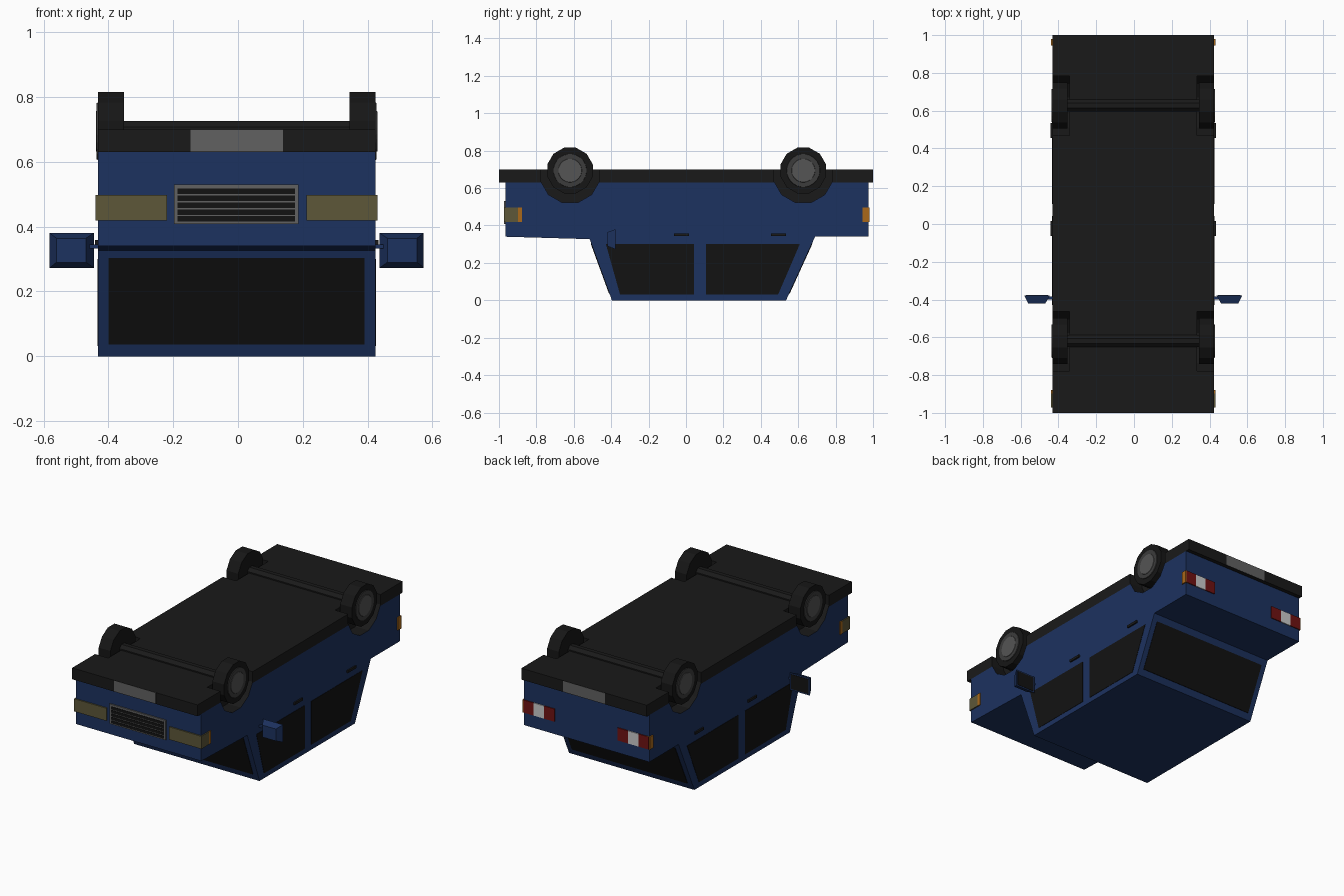
import bpy, bmesh, math
from mathutils import Vector

if "Cube" in bpy.data.objects:
    bpy.data.objects.remove(bpy.data.objects["Cube"])

CX = -0.004      # centre line of the body
HW = 0.428       # half width of the body


def material(name, rgb):
    m = bpy.data.materials.new(name)
    m.diffuse_color = (*rgb, 1)
    m.use_nodes = True
    m.node_tree.nodes["Principled BSDF"].inputs["Base Color"].default_value = m.diffuse_color
    return m


BLUE = material("blue paint", (0.012, 0.032, 0.115))
BLACK = material("black plastic", (0.010, 0.010, 0.010))
RUBBER = material("rubber", (0.008, 0.008, 0.008))
GLASS = material("dark glass", (0.006, 0.006, 0.006))
RIM = material("rim grey", (0.045, 0.045, 0.045))
CAP = material("hubcap grey", (0.09, 0.09, 0.09))
GREY = material("plate grey", (0.12, 0.12, 0.12))
LAMP = material("headlamp", (0.11, 0.095, 0.04))
ORANGE = material("indicator", (0.40, 0.14, 0.01))
RED = material("tail red", (0.16, 0.006, 0.006))
WHITE = material("reverse white", (0.55, 0.55, 0.55))


def finish(name, bm, mat):
    bmesh.ops.recalc_face_normals(bm, faces=bm.faces)
    me = bpy.data.meshes.new(name)
    bm.to_mesh(me)
    bm.free()
    me.materials.append(mat)
    ob = bpy.data.objects.new(name, me)
    bpy.context.collection.objects.link(ob)
    return ob


def loft(name, a, b, mat):
    """Closed solid between two matching outlines."""
    bm = bmesh.new()
    va, vb = [bm.verts.new(p) for p in a], [bm.verts.new(p) for p in b]
    bm.faces.new(va)
    bm.faces.new(vb[::-1])
    for i in range(len(va)):
        j = (i + 1) % len(va)
        bm.faces.new((va[i], va[j], vb[j], vb[i]))
    return finish(name, bm, mat)


def prism(name, yz, x0, x1, mat):
    return loft(name, [(x0, y, z) for y, z in yz], [(x1, y, z) for y, z in yz], mat)


def box(name, x0, x1, y0, y1, z0, z1, mat):
    return prism(name, [(y0, z0), (y1, z0), (y1, z1), (y0, z1)], x0, x1, mat)


def cyl(name, y, z, x0, x1, r0, r1, n, mat):
    """Cylinder or cone along x with a flat on top."""
    ang = [2 * math.pi * (i + 0.5) / n for i in range(n)]
    ring = lambda x, r: [(x, y + r * math.sin(t), z + r * math.cos(t)) for t in ang]
    return loft(name, ring(x0, r0), ring(x1, r1), mat)


# Overturned body shell and the underbody slab with bumpers
shell = prism("body_shell", [(-0.964, 0.63), (-0.964, 0.34), (-0.515, 0.327), (-0.396, 0),
                             (0.535, 0), (0.69, 0.34), (0.975, 0.34), (0.975, 0.63)],
              CX - HW, CX + HW, BLUE)
slab = box("underbody", CX - HW, CX + HW, -1, 1, 0.63, 0.70, BLACK)

AXLES = (-0.62, 0.627)
cutters = []
for y in AXLES:
    # Axle
    cyl("axle", y, 0.694, CX - 0.36, CX + 0.36, 0.035, 0.035, 8, BLACK)
    for s in (-1, 1):
        X = lambda d: CX + s * d
        # Wheel arch cutter
        cutters.append(cyl("arch_cutter", y, 0.68, X(0.338), X(0.5), 0.163, 0.163, 12, BLACK))
        # Tyre, rim and hubcap
        cyl("tyre", y, 0.694, X(0.348), X(HW), 0.126, 0.126, 12, RUBBER)
        cyl("rim", y, 0.694, X(HW - 0.01), X(HW + 0.004), 0.092, 0.088, 24, RIM)
        cyl("hubcap", y, 0.694, X(HW), X(HW + 0.006), 0.066, 0.062, 24, CAP)

# Cut the wheel arches
for ob in (shell, slab):
    if ob is shell:
        ob.data.materials.append(BLACK)
    bpy.context.view_layer.objects.active = ob
    for c in cutters:
        m = ob.modifiers.new("arch", 'BOOLEAN')
        m.object, m.operation, m.solver = c, 'DIFFERENCE', 'EXACT'
        m.material_mode = 'TRANSFER'
        bpy.ops.object.modifier_apply(modifier=m.name)
for c in cutters:
    bpy.data.objects.remove(c, do_unlink=True)

# Windscreen and rear window lying on the sloped ends
def sloped_glass(name, low, high, z0, z1, out):
    at = lambda z: low[0] + (high[0] - low[0]) * (z - low[1]) / (high[1] - low[1])
    quad = [(CX - 0.395, at(z0), z0), (CX + 0.395, at(z0), z0),
            (CX + 0.395, at(z1), z1), (CX - 0.395, at(z1), z1)]
    loft(name, quad, [Vector(p) + Vector((0, out, 0)) for p in quad], GLASS)

sloped_glass("windscreen", (-0.396, 0), (-0.515, 0.327), 0.037, 0.303, -0.003)
sloped_glass("rear_window", (0.535, 0), (0.69, 0.34), 0.037, 0.303, 0.003)

for s in (-1, 1):
    X = lambda d: CX + s * d
    # Side windows
    prism("front_side_window", [(-0.428, 0.30), (0.043, 0.30), (0.043, 0.032), (-0.353, 0.032)],
          X(HW - 0.002), X(HW + 0.002), GLASS)
    prism("rear_side_window", [(0.107, 0.30), (0.608, 0.30), (0.493, 0.032), (0.107, 0.032)],
          X(HW - 0.002), X(HW + 0.002), GLASS)
    # Door handles
    for y in (-0.064, 0.455):
        box("door_handle", X(HW - 0.002), X(HW + 0.009), y, y + 0.08, 0.343, 0.358, BLACK)
    # Door mirror: tapered housing, glass and arm
    rect = lambda x0, x1, y, z0, z1: [(X(x0), y, z0), (X(x1), y, z0), (X(x1), y, z1), (X(x0), y, z1)]
    loft("mirror_housing", rect(0.441, 0.577, -0.378, 0.273, 0.38),
         rect(0.465, 0.556, -0.42, 0.29, 0.364), BLUE)
    loft("mirror_glass", rect(0.45, 0.568, -0.379, 0.281, 0.372),
         rect(0.45, 0.568, -0.376, 0.281, 0.372), GLASS)
    box("mirror_arm", X(HW - 0.005), X(0.46), -0.40, -0.385, 0.333, 0.345, BLUE)
    # Headlamps wrapping the corner, with side indicator
    box("headlamp", X(0.215), X(HW + 0.007), -0.972, -0.897, 0.419, 0.497, LAMP)
    box("front_indicator", X(0.38), X(HW + 0.007), -0.897, -0.878, 0.419, 0.497, ORANGE)
    # Tail lamps in three sections, with side indicator
    for i, mat in enumerate((RED, WHITE, RED)):
        box("tail_lamp", X(0.215 + i * 0.071), X(0.286 + i * 0.071), 0.95, 0.981, 0.419, 0.497, mat)
    box("rear_indicator", X(0.41), X(HW + 0.007), 0.945, 0.98, 0.419, 0.497, ORANGE)

# Grille with dark slots
box("grille", CX - 0.193, CX + 0.191, -0.972, -0.95, 0.408, 0.53, GREY)
for i in range(5):
    z = 0.415 + i * 0.0215
    box("grille_slot", CX - 0.182, CX + 0.18, -0.974, -0.96, z, z + 0.017, GLASS)

# Number plates on both bumpers
box("front_plate", CX - 0.143, CX + 0.143, -1.001, -0.99, 0.631, 0.699, GREY)
box("rear_plate", CX - 0.143, CX + 0.143, 0.99, 1.001, 0.631, 0.699, GREY)
